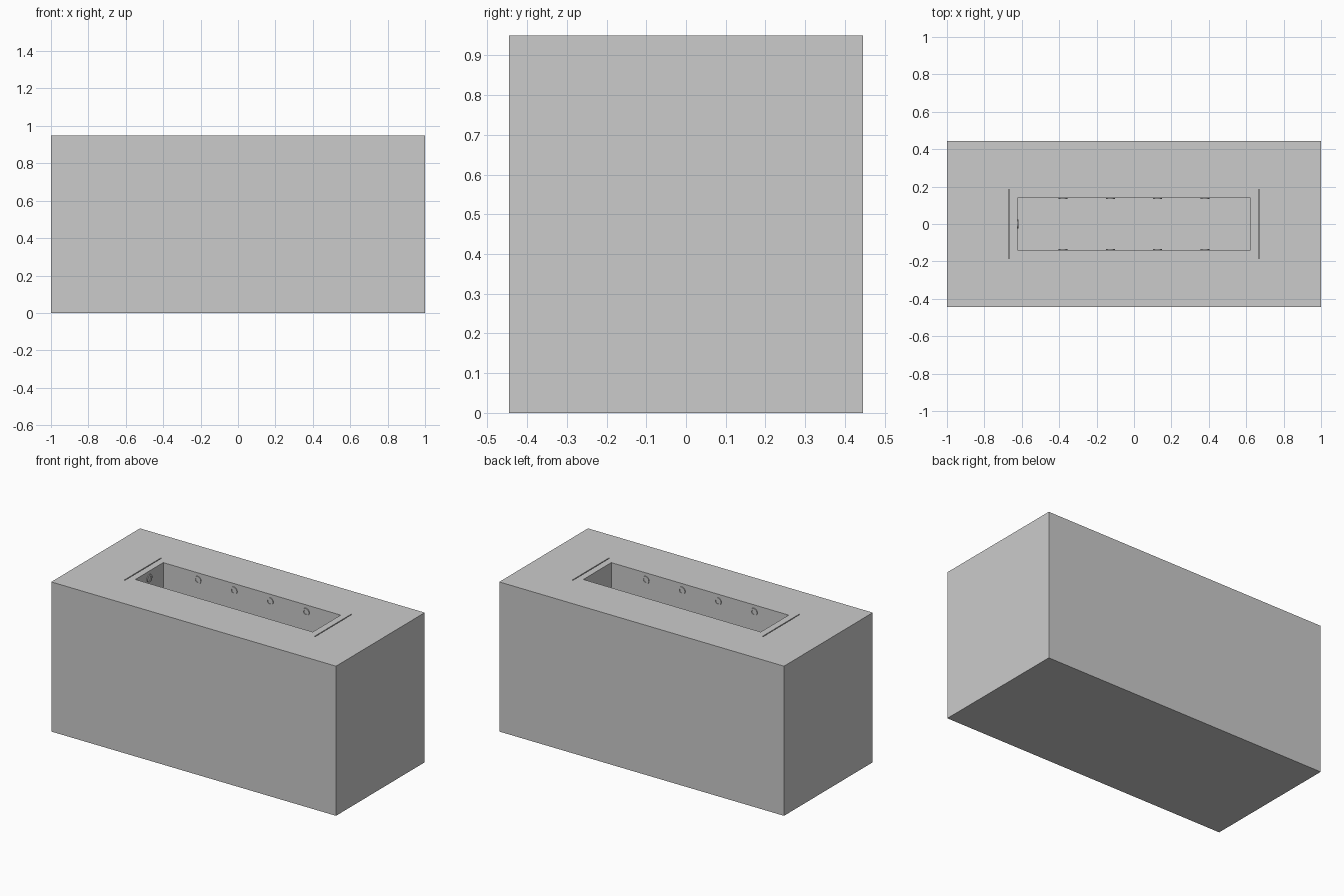
import bpy, math
from mathutils import Vector

if "Cube" in bpy.data.objects:
    bpy.data.objects.remove(bpy.data.objects["Cube"])

TOP = 0.95
PX, PY, DEPTH = 0.623, 0.14, 0.20   # half size and depth of the trough


def box(name, lo, hi):
    lo, hi = Vector(lo), Vector(hi)
    bpy.ops.mesh.primitive_cube_add(size=1, location=(lo + hi) / 2)
    ob = bpy.context.object
    ob.name = name
    ob.scale = hi - lo
    bpy.ops.object.transform_apply(location=False, rotation=False, scale=True)
    return ob


def cylinder(name, loc, rot, radius, depth):
    bpy.ops.mesh.primitive_cylinder_add(vertices=24, radius=radius, depth=depth,
                                        location=loc, rotation=rot)
    ob = bpy.context.object
    ob.name = name
    return ob


def cut(target, cutter):
    mod = target.modifiers.new("cut", 'BOOLEAN')
    mod.operation, mod.solver, mod.object = 'DIFFERENCE', 'EXACT', cutter
    bpy.context.view_layer.objects.active = target
    bpy.ops.object.modifier_apply(modifier=mod.name)
    bpy.data.objects.remove(cutter)


# solid block body with the trough and two narrow end slots
body = box("block_body", (-1, -0.445, 0), (1, 0.445, TOP))
cut(body, box("trough_cutter", (-PX, -PY, TOP - DEPTH), (PX, PY, TOP + 0.1)))
for s in (-1, 1):
    cut(body, box("slot_cutter", (s * 0.668 - 0.003, -0.185, TOP - 0.02),
                  (s * 0.668 + 0.003, 0.185, TOP + 0.1)))


# small ring-shaped vents standing slightly proud of the trough walls
def vent(name, loc, rot):
    ring = cylinder(name, loc, rot, 0.024, 0.01)
    cut(ring, cylinder("vent_cutter", loc, rot, 0.014, 0.05))
    plug = cylinder(name + "_core", loc, rot, 0.014, 0.003)
    for ob in (ring, plug):
        bpy.context.view_layer.objects.active = ob
        ob.select_set(True)
        bpy.ops.object.shade_smooth_by_angle()
        ob.select_set(False)


for side, label in ((-1, "front"), (1, "back")):
    for i in range(4):
        vent(f"{label}_vent_{i + 1}", (-0.38 + i * 0.2533, side * PY, TOP - 0.045),
             (math.pi / 2, 0, 0))
vent("end_vent", (-PX, 0, TOP - 0.045), (0, math.pi / 2, 0))
